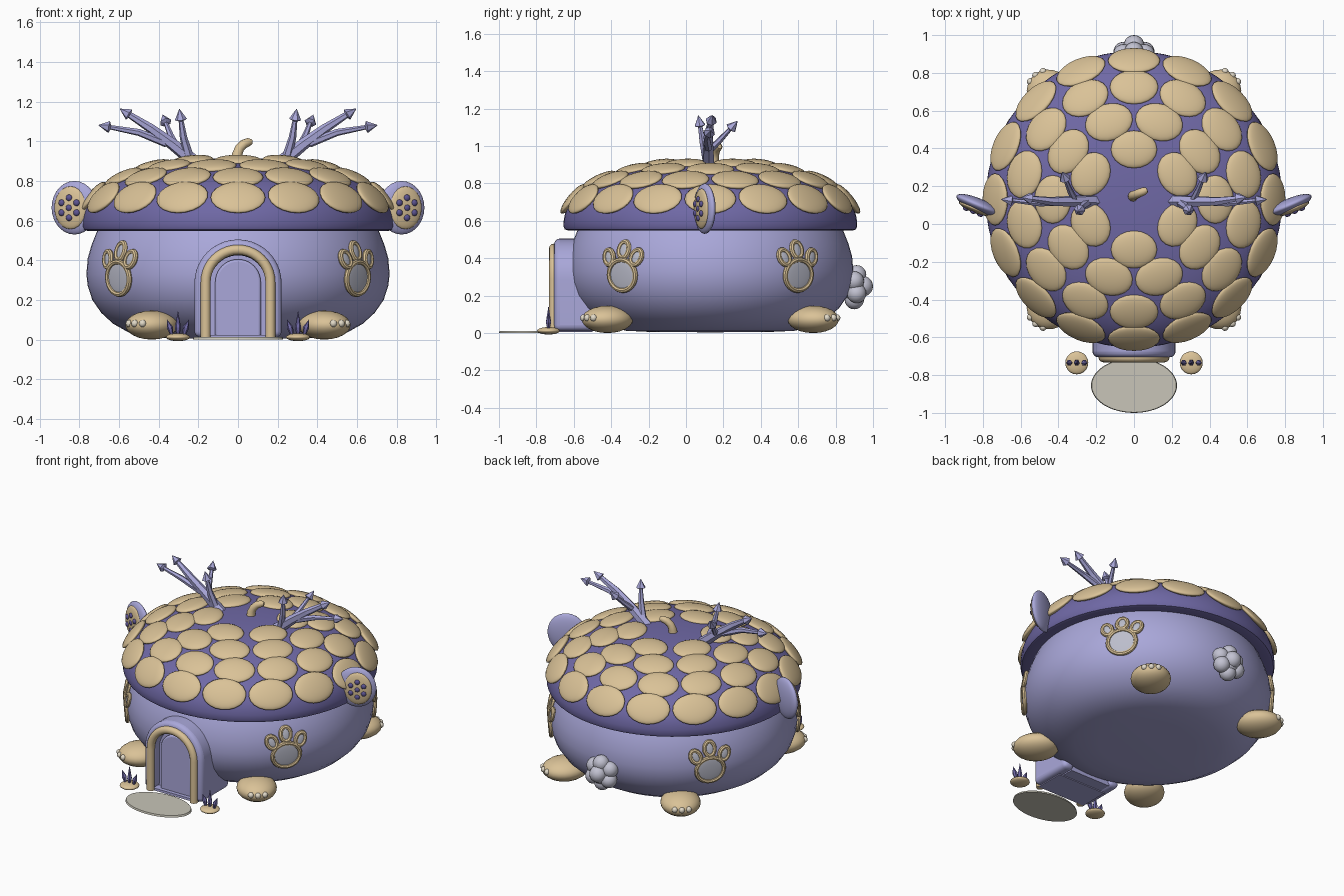
import bpy, bmesh
from math import sin, cos, pi, radians
from mathutils import Matrix, Vector

if "Cube" in bpy.data.objects:
    bpy.data.objects.remove(bpy.data.objects["Cube"])


def colour(name, r, g, b):
    m = bpy.data.materials.new(name)
    m.use_nodes = True
    m.diffuse_color = (r, g, b, 1)
    m.node_tree.nodes["Principled BSDF"].inputs["Base Color"].default_value = (r, g, b, 1)
    return m


LAVENDER = colour("lavender", .40, .39, .70)
PURPLE = colour("roof purple", .16, .14, .38)
TAN = colour("tan", .70, .54, .31)
GLASS = colour("pale glass", .50, .51, .60)
FLUFF = colour("tail grey", .54, .54, .64)
CLAW = colour("cream", .76, .70, .58)
STONE = colour("mat stone", .58, .56, .48)
SPOT = colour("dark purple", .11, .09, .29)

CY = .13                                  # centre of the round house
ROOF_R, ROOF_Z, ROOF_H, POWER = .785, .57, .345, 2.3


def finish(name, bm, mat, matrix=Matrix(), smooth=True):
    bmesh.ops.recalc_face_normals(bm, faces=bm.faces)
    me = bpy.data.meshes.new(name)
    bm.to_mesh(me)
    bm.free()
    me.materials.append(mat)
    ob = bpy.data.objects.new(name, me)
    bpy.context.collection.objects.link(ob)
    ob.matrix_world = matrix
    if smooth:
        bpy.ops.object.select_all(action='DESELECT')
        ob.select_set(True)
        bpy.context.view_layer.objects.active = ob
        bpy.ops.object.shade_smooth_by_angle(angle=radians(40))
    return ob


def frame(loc, normal, up=(0, 0, 1)):
    """Local z along the normal, local y as near to up as possible."""
    z = Vector(normal).normalized()
    x = Vector(up).cross(z).normalized()
    m = Matrix((x, z.cross(x), z)).transposed().to_4x4()
    m.translation = loc
    return m


def ball(name, matrix, size, mat, seg=20):
    bm = bmesh.new()
    bmesh.ops.create_uvsphere(bm, u_segments=seg, v_segments=seg // 2, radius=1)
    return finish(name, bm, mat, matrix @ Matrix.Diagonal((*size, 1)))


def at(x, y, z):
    return Matrix.Translation((x, y, z))


def lathe(name, profile, mat, steps=64):
    bm = bmesh.new()
    vs = [bm.verts.new((r, 0, z)) for r, z in profile]
    es = [bm.edges.new(p) for p in zip(vs, vs[1:])]
    bmesh.ops.spin(bm, geom=vs + es, cent=(0, 0, 0), axis=(0, 0, 1),
                   angle=2 * pi, steps=steps, use_duplicate=False)
    bmesh.ops.remove_doubles(bm, verts=bm.verts, dist=.0005)
    return finish(name, bm, mat, at(0, CY, 0))


def tube(name, pts, radii, sides, mat, ref=(0, 1, 0), smooth=True):
    bm, rings = bmesh.new(), []
    pts = [Vector(p) for p in pts]
    for i, p in enumerate(pts):
        t = pts[min(i + 1, len(pts) - 1)] - pts[max(i - 1, 0)]
        f = frame(p, t, ref)
        rings.append([bm.verts.new(f @ Vector((radii[i] * cos(a), radii[i] * sin(a), 0)))
                      for a in (2 * pi * k / sides for k in range(sides))])
    for a, b in zip(rings, rings[1:]):
        for k in range(sides):
            j = (k + 1) % sides
            bm.faces.new((a[k], a[j], b[j], b[k]))
    bm.faces.new(rings[0])
    bm.faces.new(rings[-1])
    return finish(name, bm, mat, smooth=smooth)


def ring(name, matrix, rx, ry, thick, mat):
    pts = [(rx * cos(2 * pi * k / 28), ry * sin(2 * pi * k / 28)) for k in range(28)]
    bm, loops = bmesh.new(), []
    for x, y in pts:
        d = Vector((x / rx, y / ry, 0))
        loops.append([bm.verts.new(Vector((x, y, 0)) + d * thick * cos(a) + Vector((0, 0, thick * sin(a))))
                      for a in (2 * pi * k / 8 for k in range(8))])
    for i, a in enumerate(loops):
        b = loops[(i + 1) % 28]
        for k in range(8):
            bm.faces.new((a[k], a[(k + 1) % 8], b[(k + 1) % 8], b[k]))
    return finish(name, bm, mat, matrix)


def arch(w, spring, y, base=.012):
    curve = [(w * cos(pi * k / 20), y, spring + w * sin(pi * k / 20)) for k in range(21)]
    return [(w, y, base)] + curve + [(-w, y, base)]


def arch_block(name, w, spring, y0, y1, mat, inner=0, bevel=0):
    bm = bmesh.new()
    if inner:
        loops = [[bm.verts.new(p) for p in arch(r, spring, y)]
                 for r, y in ((w, y0), (w, y1), (inner, y1), (inner, y0))]
        n = len(loops[0])
        for a, b in zip(loops, loops[1:] + loops[:1]):
            for k in range(n - 1):
                bm.faces.new((a[k], a[k + 1], b[k + 1], b[k]))
        for k in (0, n - 1):
            bm.faces.new([lp[k] for lp in loops])
    else:
        a, b = ([bm.verts.new(p) for p in arch(w, spring, y)] for y in (y0, y1))
        bm.faces.new(a)
        bm.faces.new(b)
        for k in range(len(a)):
            j = (k + 1) % len(a)
            bm.faces.new((a[k], a[j], b[j], b[k]))
    ob = finish(name, bm, mat)
    if bevel:
        mod = ob.modifiers.new("rounding", 'BEVEL')
        mod.width, mod.segments, mod.limit_method = bevel, 4, 'ANGLE'
        mod.angle_limit = radians(50)


# Body and roof
BODY = [(0, .004), (.3, .005), (.45, .012), (.55, .035), (.63, .08), (.69, .135), (.735, .2),
        (.758, .27), (.765, .33), (.758, .41), (.738, .48), (.71, .55), (.68, .6)]
lathe("body", BODY, LAVENDER)
dome = [(ROOF_R * sin(t) ** (2 / POWER), ROOF_Z + ROOF_H * cos(t) ** (2 / POWER))
        for t in (pi / 2 * k / 24 for k in range(24))]
lathe("roof", dome + [(ROOF_R, ROOF_Z), (.778, .554), (.76, .548), (.68, .555)], PURPLE)


def body_radius(z):
    for (r0, z0), (r1, z1) in zip(BODY, BODY[1:]):
        if z0 <= z <= z1:
            return r0 + (r1 - r0) * (z - z0) / (z1 - z0)


# Roof scales in staggered rows: count, radius, half width
for row, (count, r, half) in enumerate(((16, .735, .138), (14, .595, .128), (10, .43, .128), (6, .265, .122))):
    h = (1 - (r / ROOF_R) ** POWER) ** (1 / POWER)
    nr, nz = (r / ROOF_R) ** (POWER - 1) / ROOF_R, h ** (POWER - 1) / ROOF_H
    for k in range(count):
        a = 2 * pi * (k + row % 2 / 2) / count
        f = frame((r * cos(a), CY + r * sin(a), ROOF_Z + ROOF_H * h),
                  (nr * cos(a), nr * sin(a), nz))
        ball("roof_scale", f, (half, .1, .028), TAN)

# Paw windows and feet at the four diagonals
for sx in (-1, 1):
    for sy in (-1, 1):
        ux, uy = sx * cos(radians(38)), sy * sin(radians(38))
        for side, z, rx, ry in ((0, .31, .088, .082), (-1, .405, .03, .042), (0, .445, .032, .044), (1, .405, .03, .042)):
            r = body_radius(z) + .002
            slope = (body_radius(z - .04) - body_radius(z + .04)) / .08
            side_dir = Vector((-uy, ux, 0)) * side
            loc = Vector((ux * r, CY + uy * r, z)) + side_dir * .092
            nrm = Vector((ux, uy, slope)) + side_dir * .13
            f = frame(loc, nrm, Vector((0, 0, 1)) + side_dir * .45)
            ring("window_frame", f, rx, ry, .014, TAN)
            ball("window_pane", f, (rx, ry, .009), GLASS)
        fx, fy = sx * .435, CY + sy * .55
        out = Vector((sx * .62, sy * .78, 0))
        f = frame((fx, fy, .073), (0, 0, 1), out)
        ball("foot", f, (.125, .145, .073), TAN, 24)
        for turn in (-.36, 0, .36):
            ball("claw", f @ at(.122 * sin(turn), .137 * cos(turn), .008), (.019, .019, .019), CLAW, 12)

# Porch, door and mat
arch_block("porch", .22, .285, -.705, -.4, LAVENDER, inner=.14, bevel=.03)
arch_block("porch_back", .15, .285, -.645, -.42, LAVENDER)
arch_block("door", .115, .29, -.675, -.63, LAVENDER, bevel=.012)
path = arch(.163, .29, -.707, .01)
tube("door_arch", path, [.025] * len(path), 12, TAN)
bm = bmesh.new()
bmesh.ops.create_cube(bm, size=1)
finish("door_step", bm, LAVENDER, at(0, -.6, .014) @ Matrix.Diagonal((.36, .2, .016, 1)))
bm = bmesh.new()
bmesh.ops.create_cone(bm, cap_ends=True, segments=48, radius1=1, radius2=.98, depth=1)
finish("door_mat", bm, STONE, at(0, -.855, .006) @ Matrix.Diagonal((.228, .145, .012, 1)))

# Mirrored parts: crystal plants, ears and antlers
for s in (-1, 1):
    ball("plant_mound", at(s * .303, -.735, .012), (.061, .061, .02), TAN)
    for lean, top in ((-.05, .1), (0, .142), (.05, .1)):
        x = s * .303 + lean * .6
        tube("crystal", [(x, -.735, .02), (x + lean * .2, -.735, .06), (x + lean * .5, -.735, top)],
             [.007, .016, .001], 6, PURPLE, smooth=False)

    ear = frame((s * .825, .1, .665), (s * .39, -.92, 0))
    ball("ear", ear, (.125, .135, .036), LAVENDER, 28)
    inner = ear @ at(s * .012, 0, .024)
    ball("inner_ear", inner, (.088, .108, .022), TAN, 24)
    spots = [(0, 0)] + [(.047 * sin(pi * k / 3), .05 * cos(pi * k / 3)) for k in range(6)]
    for x, y in spots:
        ball("ear_spot", inner @ at(x, y, .018), (.017, .017, .012), SPOT, 12)

    branches = (
        ([(.2, .12, .88), (.33, .12, .985), (.44, .12, 1.065), (.55, .135, 1.135)], (.036, .03, .024, .016)),
        ([(.36, .12, .99), (.5, .11, 1.045), (.65, .125, 1.072)], (.022, .018, .011)),
        ([(.31, .12, .97), (.34, .18, 1.03), (.365, .24, 1.095)], (.02, .016, .011)),
        ([(.25, .11, .93), (.275, .09, 1.02), (.288, .075, 1.11)], (.025, .019, .012)))
    for pts, radii in branches:
        pts = [Vector((s * x, y, z)) for x, y, z in pts]
        tube("antler_branch", pts, radii, 6, LAVENDER, ref=(.1, 1, .2), smooth=False)
        d = (pts[-1] - pts[-2]).normalized()
        tube("antler_tip", [pts[-1] - d * .008, pts[-1], pts[-1] + d * .055], [.012, .031, .001], 6,
             LAVENDER, ref=(.1, 1, .2), smooth=False)

# Stem on the roof
tube("roof_stem", [(-.005, .145, .89), (-.004, .15, .935), (.008, .155, .965), (.03, .165, .987), (.055, .175, .997), (.07, .18, .998)],
     [.03, .026, .024, .023, .021, .012], 12, TAN)

# Fluffy tail
ball("tail_core", at(0, .9, .245), (.075, .075, .08), FLUFF)
for k in range(6):
    a = pi * k / 3 + pi / 6
    ball("tail_tuft", at(.066 * cos(a), .9 + .012 * (k % 2), .245 + .066 * sin(a)), (.052, .052, .052), FLUFF)
ball("tail_tuft", at(0, .945, .25), (.055, .055, .055), FLUFF)
